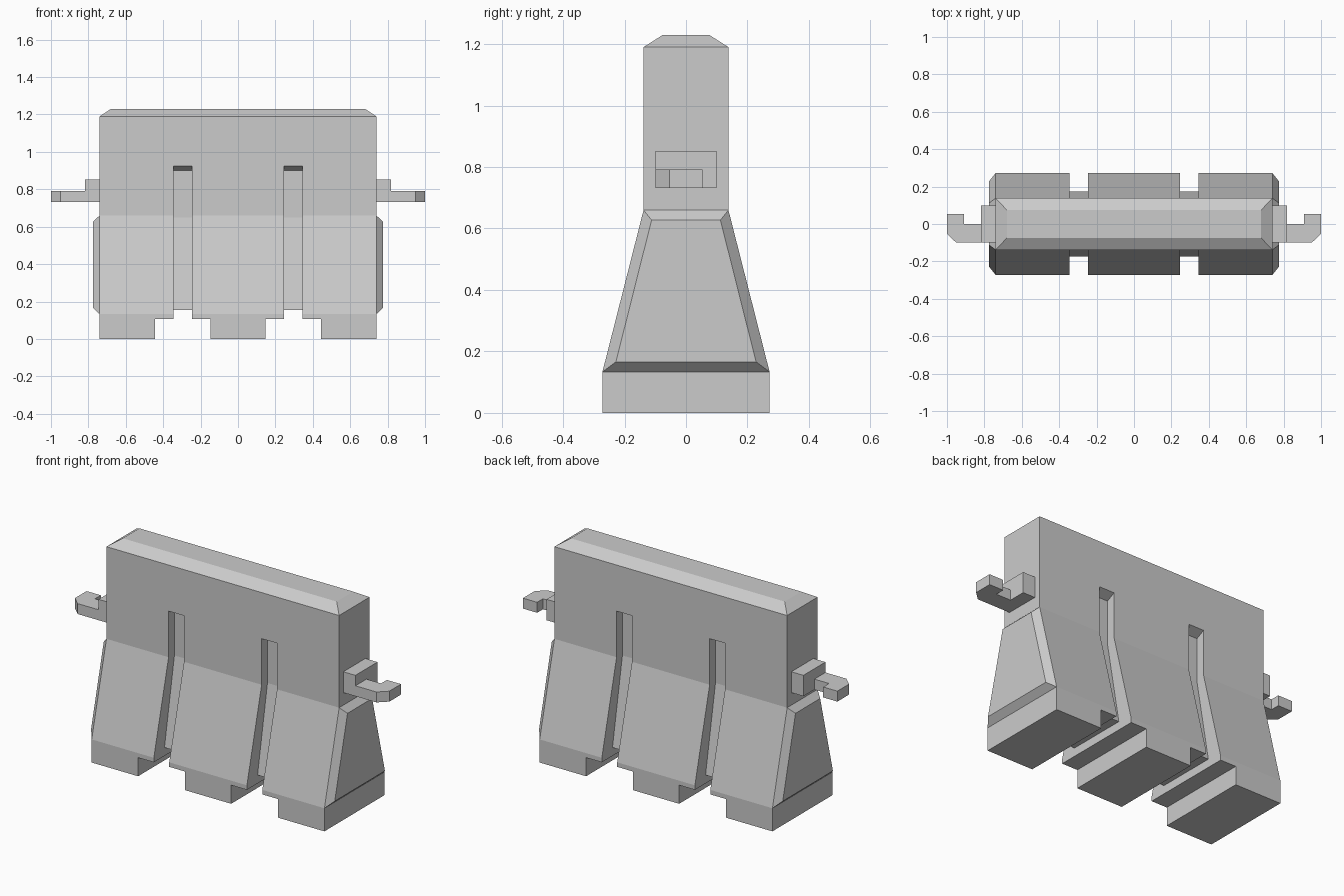
import bpy, bmesh

if "Cube" in bpy.data.objects:
    bpy.data.objects.remove(bpy.data.objects["Cube"])


def loft(name, rings):
    """Solid through a stack of equal-length point loops."""
    bm = bmesh.new()
    loops = [[bm.verts.new(p) for p in r] for r in rings]
    n = len(loops[0])
    for a, b in zip(loops, loops[1:]):
        for i in range(n):
            j = (i + 1) % n
            bm.faces.new((a[i], a[j], b[j], b[i]))
    bm.faces.new(loops[0])
    bm.faces.new(loops[-1])
    bmesh.ops.recalc_face_normals(bm, faces=bm.faces)
    mesh = bpy.data.meshes.new(name)
    bm.to_mesh(mesh)
    bm.free()
    obj = bpy.data.objects.new(name, mesh)
    bpy.context.collection.objects.link(obj)
    return obj


def rect(hx, hy, z):
    return [(-hx, -hy, z), (hx, -hy, z), (hx, hy, z), (-hx, hy, z)]


def box(name, x0, x1, y0, y1, z0, z1):
    return loft(name, [[(x0, y0, z), (x1, y0, z), (x1, y1, z), (x0, y1, z)]
                       for z in (z0, z1)])


def cut(target, cutter):
    cutter.hide_render = True
    mod = target.modifiers.new("cut", 'BOOLEAN')
    mod.operation = 'DIFFERENCE'
    mod.solver = 'EXACT'
    mod.object = cutter
    bpy.context.view_layer.objects.active = target
    bpy.ops.object.modifier_apply(modifier=mod.name)
    bpy.data.objects.remove(cutter)


# Barrier body: stacked rectangles, flared base and chamfered top
body = loft("barrier_body", [rect(0.74, 0.272, 0), rect(0.74, 0.272, 0.133),
                             rect(0.74, 0.138, 0.66), rect(0.74, 0.138, 1.19),
                             rect(0.68, 0.075, 1.23)])

# Inner profile of the vertical grooves (y, z)
groove = [(0.4, 0.12), (0.175, 0.12), (0.175, 0.155), (0.085, 0.65),
          (0.085, 0.90), (0.138, 0.925), (0.244, 0.975), (0.4, 0.975)]

for s in (-1, 1):
    c = 0.296 * s
    # Forklift openings between the feet
    cut(body, box("foot_gap_cutter", c - 0.149, c + 0.149, -1, 1, -0.2, 0.107))
    # Raised slot across the underside joining both grooves
    cut(body, box("slot_cutter", c - 0.049, c + 0.049, -1, 1, -0.2, 0.155))
    # Front and back grooves
    for side in (-1, 1):
        cut(body, loft("groove_cutter", [[(x, side * y, z) for y, z in groove]
                                         for x in (c - 0.049, c + 0.049)]))

    # Bevelled end panel
    outline = [(0.272, 0.133), (0.138, 0.66)]
    raised = [(0.228, 0.166), (0.112, 0.627)]
    rings = []
    for x, ((yb, zb), (yt, zt)) in ((0.74, outline), (0.775, raised)):
        rings.append([(s * x, -yb, zb), (s * x, yb, zb),
                      (s * x, yt, zt), (s * x, -yt, zt)])
    tag = "left" if s < 0 else "right"
    loft("end_panel_" + tag, rings)

    # Coupling block and hook
    box("coupling_block_" + tag, s * 0.74, s * 0.817, -0.1, 0.1, 0.732, 0.852)
    hook = [(0.815, -0.1), (0.95, -0.1), (1.0, -0.053), (1.0, 0.053),
            (0.91, 0.053), (0.91, 0.0), (0.815, 0.0)]
    loft("coupling_hook_" + tag, [[(s * x, y, z) for x, y in hook]
                                  for z in (0.732, 0.792)])
